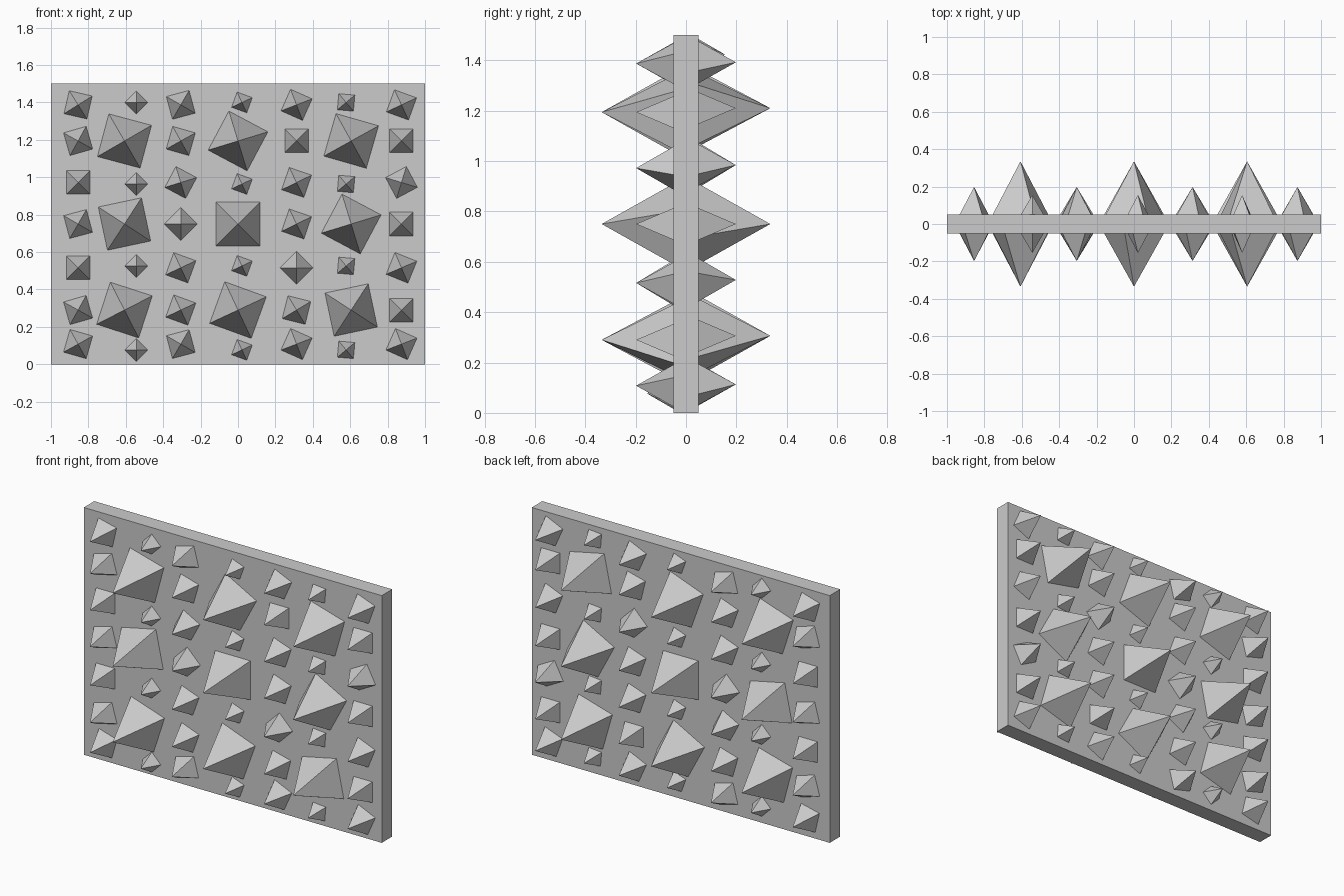
import bpy, bmesh
from math import radians, pi
from mathutils import Matrix

if "Cube" in bpy.data.objects:
    bpy.data.objects.remove(bpy.data.objects["Cube"])

T = 0.05          # half thickness of the panel
H = 1.5           # panel height


def finish(bm, name):
    bmesh.ops.recalc_face_normals(bm, faces=bm.faces[:])
    me = bpy.data.meshes.new(name)
    bm.to_mesh(me)
    bm.free()
    ob = bpy.data.objects.new(name, me)
    bpy.context.collection.objects.link(ob)
    return ob


# flat panel
bm = bmesh.new()
bmesh.ops.create_cube(bm, size=1, matrix=Matrix.Translation((0, 0, H / 2))
                      @ Matrix.Diagonal((2, 2 * T, H, 1)))
finish(bm, "panel")

# spike groups: corner radius, height, row heights, {column x: turn in degrees per row}
MED_Z = (1.387, 1.194, 0.972, 0.75, 0.516, 0.29, 0.108)
SMALL_Z = (1.40, 0.964, 0.526, 0.077)
LARGE_Z = (1.194, 0.75, 0.29)
GROUPS = {
    "large_spikes": (0.167, 0.285, LARGE_Z, {
        -0.607: (-15, 12, -18),
        0.0: (-28, 0, -20),
        0.605: (-16, -28, 12)}),
    "medium_spikes": (0.089, 0.148, MED_Z, {
        -0.855: (-13, 16, 0, 15, 0, 16, -16),
        -0.306: (15, -16, -28, 45, -20, -20, 15),
        0.313: (-24, 0, -19, -19, 45, -14, -24),
        0.874: (-20, 0, 28, 0, -22, 0, -24)}),
    "small_spikes": (0.061, 0.105, SMALL_Z, {
        -0.544: (45,) * 4,
        0.021: (-20,) * 4,
        0.578: (-5,) * 4}),
}

# the back carries the front pattern turned half a turn about the x axis
FLIP = (Matrix.Translation((0, 0, H / 2)) @ Matrix.Rotation(pi, 4, 'X')
        @ Matrix.Translation((0, 0, -H / 2)))

for side, turn in (("front", Matrix.Identity(4)), ("back", FLIP)):
    for name, (r, h, rows, cols) in GROUPS.items():
        bm = bmesh.new()
        for x, angles in cols.items():
            for z, a in zip(rows, angles):
                m = (turn @ Matrix.Translation((x, -T - h / 2, z))
                     @ Matrix.Rotation(pi / 2, 4, 'X')
                     @ Matrix.Rotation(radians(45 + a), 4, 'Z'))
                bmesh.ops.create_cone(bm, cap_ends=True, segments=4, radius1=r,
                                      radius2=0, depth=h, matrix=m)
        bmesh.ops.remove_doubles(bm, verts=bm.verts[:], dist=1e-5)
        finish(bm, f"{side}_{name}")
